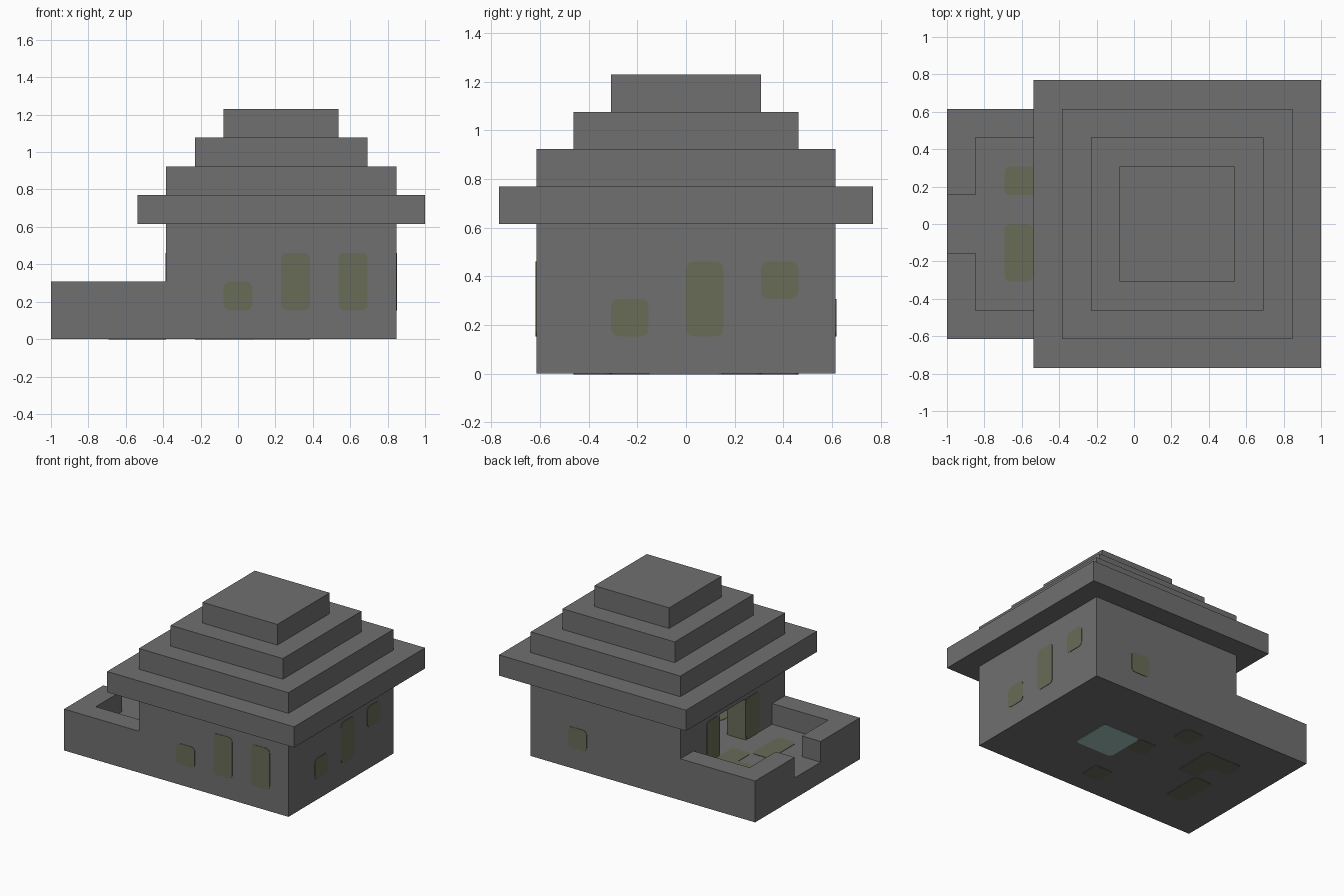
import bpy
import bmesh
from math import cos, sin, pi
from mathutils import Vector

if "Cube" in bpy.data.objects:
    bpy.data.objects.remove(bpy.data.objects["Cube"], do_unlink=True)

U = 2 / 13        # one building block
THICK = 0.003     # thickness of painted plates


def material(name, rgb):
    mat = bpy.data.materials.new(name)
    mat.use_nodes = True
    colour = (*rgb, 1)
    mat.diffuse_color = colour
    mat.node_tree.nodes["Principled BSDF"].inputs["Base Color"].default_value = colour
    return mat


STONE = material("grey stone", (0.16, 0.16, 0.16))
MOSS = material("mossy stone", (0.14, 0.15, 0.095))
WATER = material("pale water", (0.36, 0.56, 0.53))


def add_object(name, bm, mat):
    bmesh.ops.recalc_face_normals(bm, faces=bm.faces)
    mesh = bpy.data.meshes.new(name)
    bm.to_mesh(mesh)
    bm.free()
    mesh.materials.append(mat)
    obj = bpy.data.objects.new(name, mesh)
    bpy.context.collection.objects.link(obj)
    return obj


def box(name, low, high, mat=STONE):
    """Box between two corners given in blocks."""
    low, high = Vector(low), Vector(high)
    bm = bmesh.new()
    bmesh.ops.create_cube(bm, size=1)
    for v in bm.verts:
        v.co = U * Vector([(l + h) / 2 + c * (h - l) for l, h, c in zip(low, high, v.co)])
    return add_object(name, bm, mat)


def patch(name, axis, level, side, a, b, mat=MOSS):
    """Rounded plate across an axis; a and b are its spans along the other two axes."""
    r = 0.2
    corners = [(a[1] - r, b[1] - r), (a[0] + r, b[1] - r),
               (a[0] + r, b[0] + r), (a[1] - r, b[0] + r)]
    bm = bmesh.new()
    ring = []
    for i, (p, q) in enumerate(corners):
        for k in range(5):
            t = (i + k / 4) * pi / 2
            co = [U * (p + r * cos(t)), U * (q + r * sin(t))]
            co.insert(axis, U * level - side * THICK)
            ring.append(bm.verts.new(co))
    face = bm.faces.new(ring)
    solid = bmesh.ops.extrude_face_region(bm, geom=[face])
    shift = Vector((0, 0, 0))
    shift[axis] = 2 * THICK * side
    bmesh.ops.translate(bm, vec=shift,
                        verts=[g for g in solid["geom"] if isinstance(g, bmesh.types.BMVert)])
    return add_object(name, bm, mat)


# House and yard walls, hollowed out of one block
walls = box("house_and_yard_walls", (-6.5, -4, 0), (5.5, 4, 4))
cutters = {
    "air_above_yard": ((-8, -5, 2), (-2.5, 5, 5)),
    "yard_hollow": ((-5.5, -3, 1), (-2.5, 3, 3)),
    "room_hollow": ((-1.5, -3, 1), (4.5, 3, 5)),
    "doorway_cut": ((-3, -1, 1), (-1, 1, 3)),
    "gate_cut": ((-8, -1, 1), (-5, 1, 3)),
}
for name, (low, high) in cutters.items():
    cutter = box(name, low, high)
    cutter.hide_render = True
    cutter.hide_viewport = True
    mod = walls.modifiers.new(name, "BOOLEAN")
    mod.operation = "DIFFERENCE"
    mod.solver = "EXACT"
    mod.object = cutter

# Stepped roof
for i in range(4):
    half = 5 - i
    box(f"roof_tier_{i + 1}", (1.5 - half, -half, 4 + i), (1.5 + half, half, 5 + i))

# Mossy blocks show on both faces of the walls: (axis, outer, inner, spans)
wall_moss = [
    ("front_wall_moss", 1, -4, -3, [((-.5, .5), (1, 2)), ((1.5, 2.5), (1, 3)), ((3.5, 4.5), (1, 3))]),
    ("left_wall_moss", 0, 5.5, 4.5, [((-2, -1), (1, 2)), ((0, 1), (1, 3)), ((2, 3), (2, 3))]),
    ("back_wall_moss", 1, 4, 3, [((2.5, 3.5), (1, 2))]),
    ("door_post_moss", 0, -2.5, -1.5, [((-2, -1), (1, 3)), ((1, 2), (1, 3))]),
]
for name, axis, outer, inner, spans in wall_moss:
    side = 1 if outer > inner else -1
    for i, (a, b) in enumerate(spans):
        patch(f"{name}_{i + 1}_outer", axis, outer, side, a, b)
        patch(f"{name}_{i + 1}_inner", axis, inner, -side, a, b)

# Moss on the door jambs
for side in (-1, 1):
    patch("door_jamb_moss", 1, side, -side, (-2.5, -1.5), (1, 3))

# Mossy floor blocks and the pool, seen on the floor and from beneath
floor_patches = [
    ("yard_moss_corner", (-4.5, -2.5), (1, 2), MOSS),
    ("yard_moss_step", (-3.5, -2.5), (0, 2), MOSS),
    ("yard_moss_strip", (-4.5, -3.5), (-2, 0), MOSS),
    ("room_moss_back", (-1.5, -.5), (2, 3), MOSS),
    ("room_moss_middle", (-.5, .5), (0, 1), MOSS),
    ("room_moss_front", (-.5, .5), (-3, -2), MOSS),
    ("pool", (.5, 2.5), (-1, 1), WATER),
]
for name, a, b, mat in floor_patches:
    patch(name + "_top", 2, 1, 1, a, b, mat)
    patch(name + "_underside", 2, 0, -1, a, b, mat)
